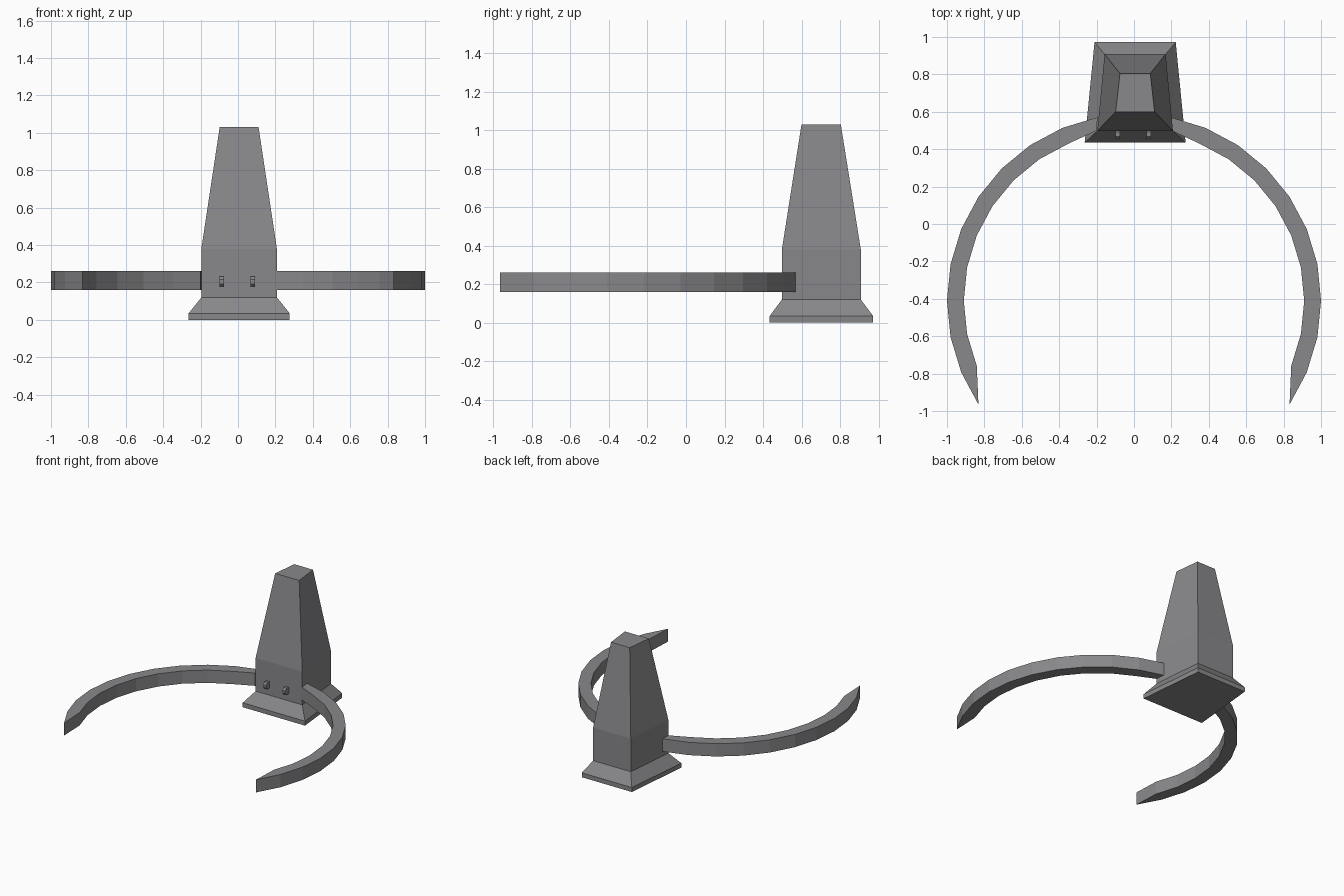
import bpy, bmesh, math

if "Cube" in bpy.data.objects:
    bpy.data.objects.remove(bpy.data.objects["Cube"])

grey = bpy.data.materials.new("slate_grey")
grey.diffuse_color = (0.25, 0.25, 0.26, 1)
grey.use_nodes = True
grey.node_tree.nodes["Principled BSDF"].inputs["Base Color"].default_value = grey.diffuse_color


def loft(name, rings):
    """Skin a closed solid through equal-length rings of points."""
    bm = bmesh.new()
    vr = [[bm.verts.new(p) for p in r] for r in rings]
    n = len(vr[0])
    for a, b in zip(vr, vr[1:]):
        for i in range(n):
            j = (i + 1) % n
            bm.faces.new((a[i], a[j], b[j], b[i]))
    bm.faces.new(vr[0][::-1])
    bm.faces.new(vr[-1])
    bmesh.ops.recalc_face_normals(bm, faces=bm.faces)
    me = bpy.data.meshes.new(name)
    bm.to_mesh(me)
    bm.free()
    me.materials.append(grey)
    ob = bpy.data.objects.new(name, me)
    bpy.context.collection.objects.link(ob)
    return ob


# Tapered tower: z, front half width, back half width, front y, back y
CX = 0.006
levels = [
    (0.0, 0.27, 0.217, 0.435, 0.972),
    (0.035, 0.27, 0.217, 0.435, 0.972),
    (0.12, 0.202, 0.163, 0.498, 0.908),
    (0.38, 0.202, 0.163, 0.498, 0.908),
    (1.03, 0.104, 0.081, 0.60, 0.804),
]
loft("tower", [[(CX - f, y0, z), (CX + f, y0, z), (CX + b, y1, z), (CX - b, y1, z)]
               for z, f, b, y0, y1 in levels])

# Curved arms: 32-step circle arcs ending in a pointed tip
Z0, Z1, CY = 0.16, 0.26, -0.41
STEP = math.radians(11.25)


def arc(r, k):
    return r * math.cos(k * STEP), CY + r * math.sin(k * STEP)


for side, name in ((1, "right_arm"), (-1, "left_arm")):
    outline = [arc(1.0, k) for k in range(-3, 8)]
    outline += [(0.20, 0.499)] + [arc(0.91, k) for k in range(6, -3, -1)]
    loft(name, [[(side * x, y, z) for x, y in outline] for z in (Z0, Z1)])

# Small round lugs on the tower front
for x, name in ((-0.086, "left_lug"), (0.08, "right_lug")):
    loft(name, [[(x + dx, 0.48 + 0.029 * math.cos(a), 0.204 + 0.029 * math.sin(a))
                 for a in [math.radians(22.5 + 45 * i) for i in range(8)]]
                for dx in (-0.012, 0.012)])
